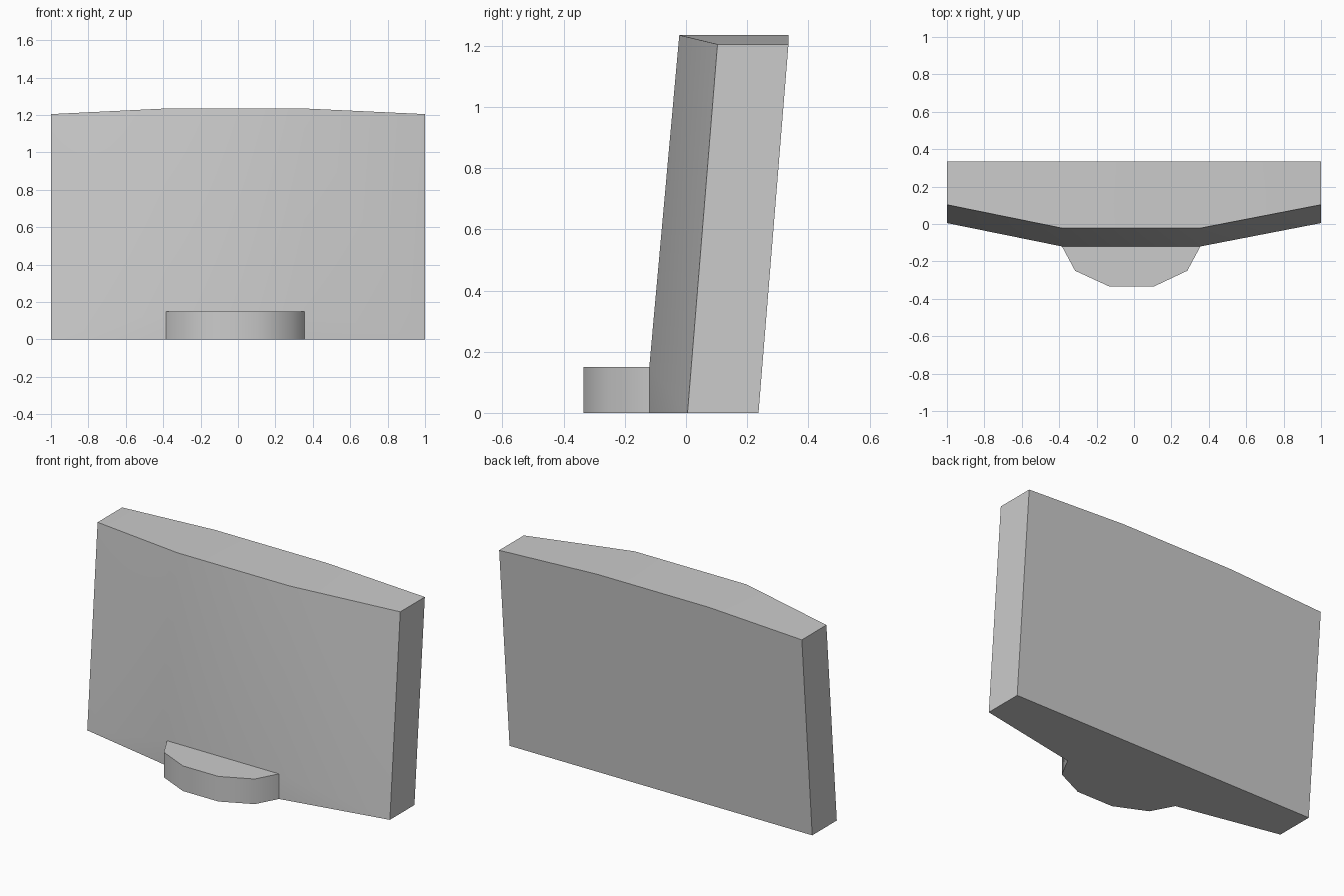
import bpy
import bmesh
import math

cube = bpy.data.objects.get("Cube")
if cube:
    bpy.data.objects.remove(cube, do_unlink=True)

# One plain stone colour
stone = bpy.data.materials.new("grey_stone")
stone.use_nodes = True
GREY = (0.6, 0.6, 0.6, 1.0)
stone.diffuse_color = GREY
stone.node_tree.nodes["Principled BSDF"].inputs["Base Color"].default_value = GREY

LEFT, RIGHT = 0.355, -0.385   # ends of the projecting middle
FRONT = -0.12                 # middle front at the ground
LEAN = 0.098                  # backward lean of the slab top
LEDGE = 0.15                  # height of the foot ledge


def finish(bm, name):
    bmesh.ops.recalc_face_normals(bm, faces=bm.faces)
    mesh = bpy.data.meshes.new(name)
    bm.to_mesh(mesh)
    bm.free()
    mesh.materials.append(stone)
    obj = bpy.data.objects.new(name, mesh)
    bpy.context.collection.objects.link(obj)
    bpy.ops.object.select_all(action='DESELECT')
    obj.select_set(True)
    bpy.context.view_layer.objects.active = obj
    bpy.ops.object.shade_smooth_by_angle(angle=math.radians(40))


# Leaning slab: outline runs along the front, then back across the rear
outline = [(-1, 0.005), (RIGHT, FRONT), (LEFT, FRONT), (1, 0.005),
           (1, 0.237), (LEFT, 0.237), (RIGHT, 0.237), (-1, 0.237)]
bm = bmesh.new()
low = [bm.verts.new((x, y, 0)) for x, y in outline]
high = [bm.verts.new((x, y + LEAN, 1.205 if abs(x) == 1 else 1.235))
        for x, y in outline]
ledge = [bm.verts.new((x, FRONT, LEDGE)) for x in (RIGHT, LEFT)]

# Front: upright behind the ledge, leaning above it
bm.faces.new((low[1], low[2], ledge[1], ledge[0]))
bm.faces.new((ledge[0], ledge[1], high[2], high[1]))
for corner, mid, step in ((0, 1, ledge[0]), (3, 2, ledge[1])):
    bm.faces.new((low[corner], low[mid], step))
    bm.faces.new((low[corner], step, high[mid], high[corner]))

# Ends, back, underside and gently peaked top
for i in (3, 7):
    j = (i + 1) % 8
    bm.faces.new((low[i], low[j], high[j], high[i]))
bm.faces.new(low[4:] + high[:3:-1])
bm.faces.new(low)
for a, b, c, d in ((0, 1, 6, 7), (1, 2, 5, 6), (2, 3, 4, 5)):
    bm.faces.new((high[a], high[b], high[c], high[d]))
finish(bm, "leaning_slab")

# Rounded foot ledge, open where it meets the slab
arc = [(RIGHT, FRONT), (-0.315, -0.25), (-0.13, -0.335),
       (0.105, -0.335), (0.285, -0.25), (LEFT, FRONT)]
bm = bmesh.new()
base = [bm.verts.new((x, y, 0)) for x, y in arc]
cap = [bm.verts.new((x, y, LEDGE)) for x, y in arc]
bm.faces.new(base)
bm.faces.new(cap)
for i in range(len(arc) - 1):
    bm.faces.new((base[i], base[i + 1], cap[i + 1], cap[i]))
finish(bm, "foot_ledge")
